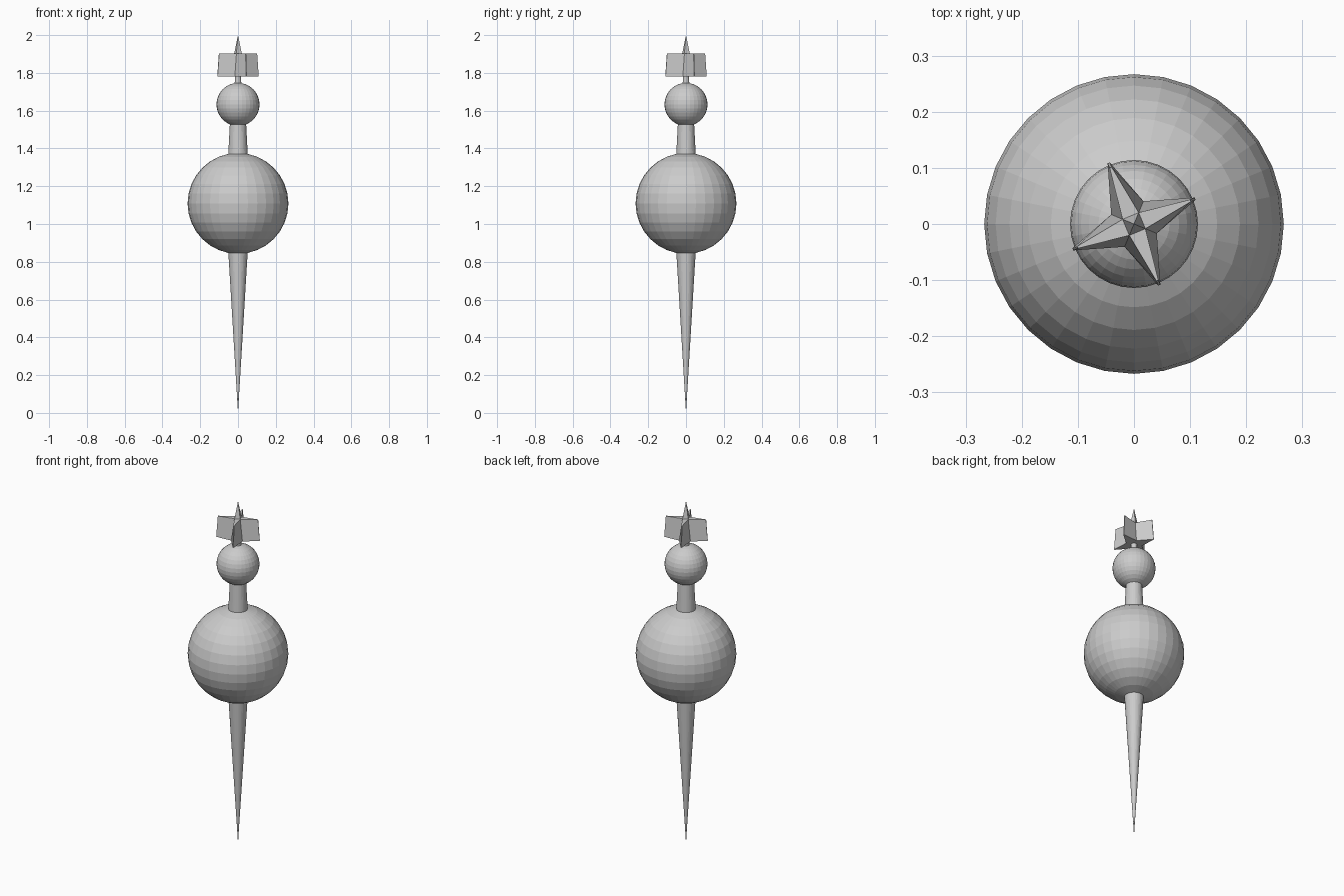
import bpy, bmesh
from math import radians
from mathutils import Vector, Matrix

if "Cube" in bpy.data.objects:
    bpy.data.objects.remove(bpy.data.objects["Cube"])


def ball(name, z, r):
    bpy.ops.mesh.primitive_uv_sphere_add(segments=32, ring_count=16, radius=r, location=(0, 0, z))
    bpy.context.object.name = name


def taper(name, z0, r0, z1, r1, sides=32):
    bpy.ops.mesh.primitive_cone_add(vertices=sides, radius1=r0, radius2=r1,
                                    depth=z1 - z0, location=(0, 0, (z0 + z1) / 2))
    bpy.context.object.name = name


# Long lower spike, neck and thin rod
taper("lower_spike", 0.0, 0.0, 0.88, 0.053)
taper("neck", 1.34, 0.053, 1.55, 0.042)
taper("top_rod", 1.72, 0.018, 1.80, 0.016)

# Two balls
ball("large_ball", 1.109, 0.267)
ball("small_ball", 1.633, 0.114)

# Four-sided point with a wedge-shaped vane drawn out of each side
Z0, Z1, APEX = 1.78, 1.902, 2.0
R0, R1 = 0.044, 0.022          # corner radius at vane bottom / top
TIP0, TIP1, T = 0.118, 0.109, 0.002

bm = bmesh.new()
corners = []
for i in range(4):
    rot = Matrix.Rotation(radians(22.5 + 45 + 90 * i), 3, 'Z')
    corners.append([bm.verts.new(rot @ Vector((r, 0, z))) for r, z in ((R0, Z0), (R1, Z1))])
apex = bm.verts.new((0, 0, APEX))
bm.faces.new([c[0] for c in reversed(corners)])
for i in range(4):
    (a0, a1), (b0, b1) = corners[i - 1], corners[i]
    rot = Matrix.Rotation(radians(22.5 + 90 * i), 3, 'Z')
    ta0, ta1, tb0, tb1 = [bm.verts.new(rot @ Vector((r, y, z))) for r, y, z in
                          ((TIP0, -T, Z0), (TIP1, -T, Z1), (TIP0, T, Z0), (TIP1, T, Z1))]
    for f in ((a0, ta0, ta1, a1), (ta0, tb0, tb1, ta1), (tb0, b0, b1, tb1),
              (a1, ta1, tb1, b1), (b0, tb0, ta0, a0), (a1, b1, apex)):
        bm.faces.new(f)
bmesh.ops.recalc_face_normals(bm, faces=bm.faces)
mesh = bpy.data.meshes.new("vaned_point")
bm.to_mesh(mesh)
bm.free()
bpy.context.collection.objects.link(bpy.data.objects.new("vaned_point", mesh))
